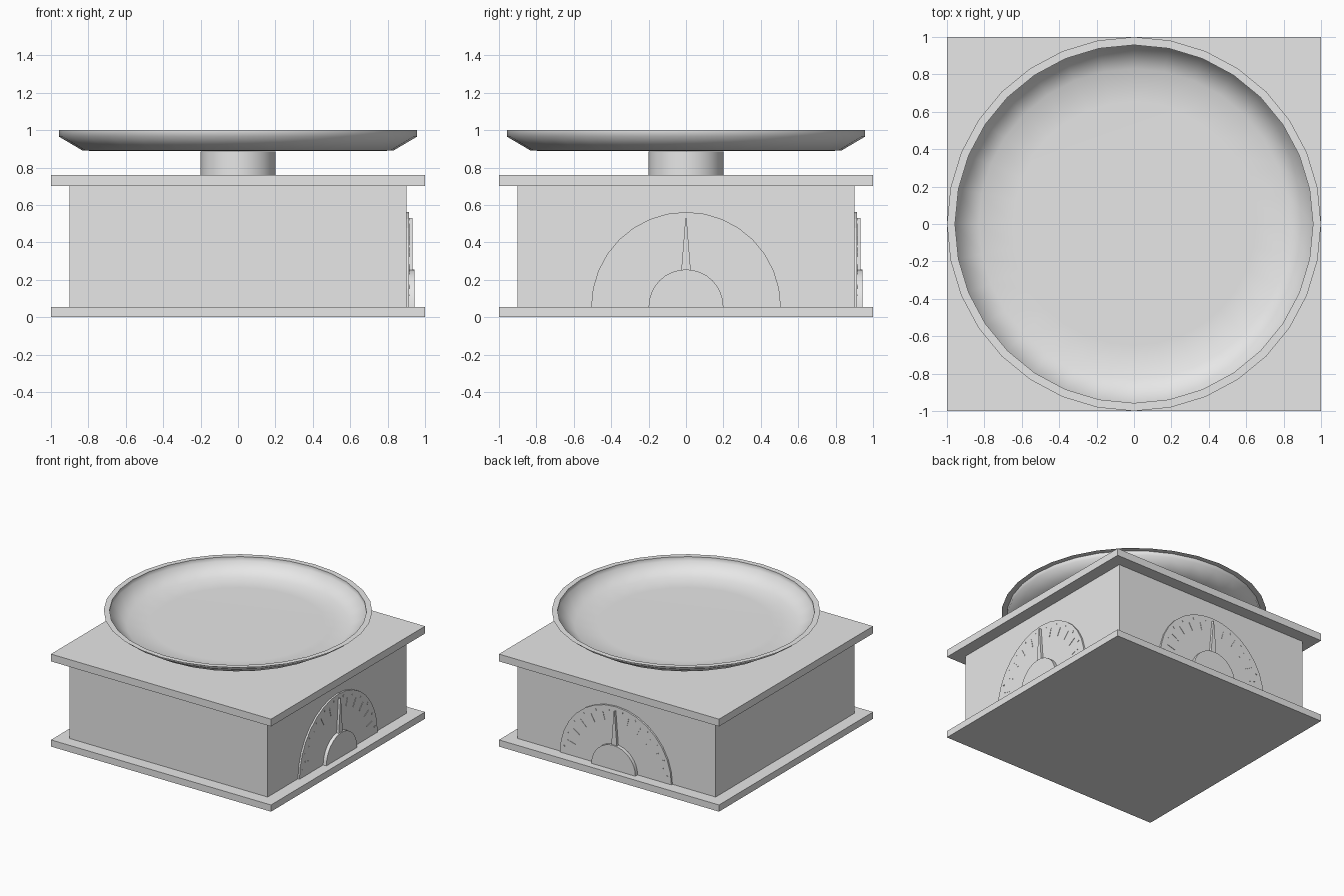
import bpy
import bmesh
from math import sin, cos, pi, radians
from mathutils import Vector

cube = bpy.data.objects.get("Cube")
if cube:
    bpy.data.objects.remove(cube, do_unlink=True)

grey = bpy.data.materials.new("light_grey")
grey.use_nodes = True
grey.diffuse_color = (0.8, 0.8, 0.8, 1)
grey.node_tree.nodes["Principled BSDF"].inputs["Base Color"].default_value = (0.8, 0.8, 0.8, 1)

BASE_TOP = 0.055
BODY = 0.9


def finish(name, bm, smooth=None):
    mesh = bpy.data.meshes.new(name)
    bm.to_mesh(mesh)
    bm.free()
    mesh.materials.append(grey)
    obj = bpy.data.objects.new(name, mesh)
    bpy.context.collection.objects.link(obj)
    if smooth:
        bpy.ops.object.select_all(action='DESELECT')
        obj.select_set(True)
        bpy.context.view_layer.objects.active = obj
        bpy.ops.object.shade_smooth_by_angle(angle=radians(smooth))
    return obj


def box(name, half, z0, z1):
    bm = bmesh.new()
    bmesh.ops.create_cube(bm, size=1)
    for v in bm.verts:
        v.co = Vector((v.co.x * 2 * half, v.co.y * 2 * half, (z0 + z1) / 2 + v.co.z * (z1 - z0)))
    finish(name, bm)


def add_prism(bm, points, near, far):
    """Extrude an outline in the x-z plane from y = near to y = far."""
    face = bm.faces.new([bm.verts.new((x, near, z)) for x, z in points])
    new = bmesh.ops.extrude_face_region(bm, geom=[face], use_keep_orig=True)["geom"]
    bmesh.ops.translate(bm, verts=[g for g in new if isinstance(g, bmesh.types.BMVert)],
                        vec=(0, far - near, 0))


def arc(radius, steps):
    return [(radius * cos(pi * i / steps), BASE_TOP + radius * sin(pi * i / steps))
            for i in range(steps + 1)]


def face_part(name, outlines, near, far, on_left, inward=False, smooth=None):
    """Plates on the back face, or swapped across the diagonal to the left face."""
    bm = bmesh.new()
    for points in outlines:
        add_prism(bm, points, near, far)
    if on_left:
        for v in bm.verts:
            v.co = Vector((v.co.y, v.co.x, v.co.z))
    bmesh.ops.recalc_face_normals(bm, faces=bm.faces[:])
    if inward:
        bmesh.ops.reverse_faces(bm, faces=bm.faces[:])
    finish(name, bm, smooth)


def tick(angle, r0, r1, width):
    out = Vector((cos(angle), sin(angle)))
    side = Vector((-out.y, out.x)) * width / 2
    middle = Vector((0, BASE_TOP))
    return [tuple(middle + out * r + side * s)
            for r, s in ((r0, -1), (r1, -1), (r1, 1), (r0, 1))]


# Housing
box("base_plate", 1.0, 0, BASE_TOP)
box("body", BODY, BASE_TOP, 0.70)
box("top_plate", 1.0, 0.70, 0.76)

# Column under the dish
bm = bmesh.new()
bmesh.ops.create_cone(bm, cap_ends=True, segments=32, radius1=0.2, radius2=0.2, depth=0.125)
bmesh.ops.translate(bm, verts=bm.verts[:], vec=(0, 0, 0.8225))
finish("column", bm, 30)

# Weighing dish: a thin turned sheet with a flat rim, facing up
profile = [(1.0, 1.0), (0.957, 1.0), (0.957, 0.965), (0.83, 0.89), (0.65, 0.888), (0, 0.888)]
bm = bmesh.new()
verts = [bm.verts.new((0, r, z)) for r, z in profile]
edges = [bm.edges.new(pair) for pair in zip(verts, verts[1:])]
bmesh.ops.spin(bm, geom=verts + edges, cent=(0, 0, 0), axis=(0, 0, 1),
               angle=2 * pi, steps=32, use_duplicate=False)
bmesh.ops.remove_doubles(bm, verts=bm.verts[:], dist=0.0005)
bm.normal_update()
if sum(f.normal.z for f in bm.faces) < 0:
    bmesh.ops.reverse_faces(bm, faces=bm.faces[:])
finish("dish", bm, 70)

# Dials on the left and back faces
ticks = [tick(radians(a), 0.38, 0.45, 0.008) for a in range(15, 180, 15) if a != 90]
ticks += [tick(radians(a + 7.5), 0.465, 0.48, 0.008) for a in range(0, 180, 15)]
needle = [(-0.026, 0.24), (0.026, 0.24), (0.003, 0.53), (-0.003, 0.53)]
for place, on_left in (("left", True), ("back", False)):
    face_part(place + "_dial", [arc(0.507, 16)], BODY, 0.914, on_left, on_left)
    face_part(place + "_dial_ticks", ticks, 0.914, 0.917, on_left, on_left)
    face_part(place + "_needle", [needle], 0.914, 0.934, on_left)
    face_part(place + "_hub", [arc(0.2, 16)], 0.914, 0.943, on_left, on_left, 30)
